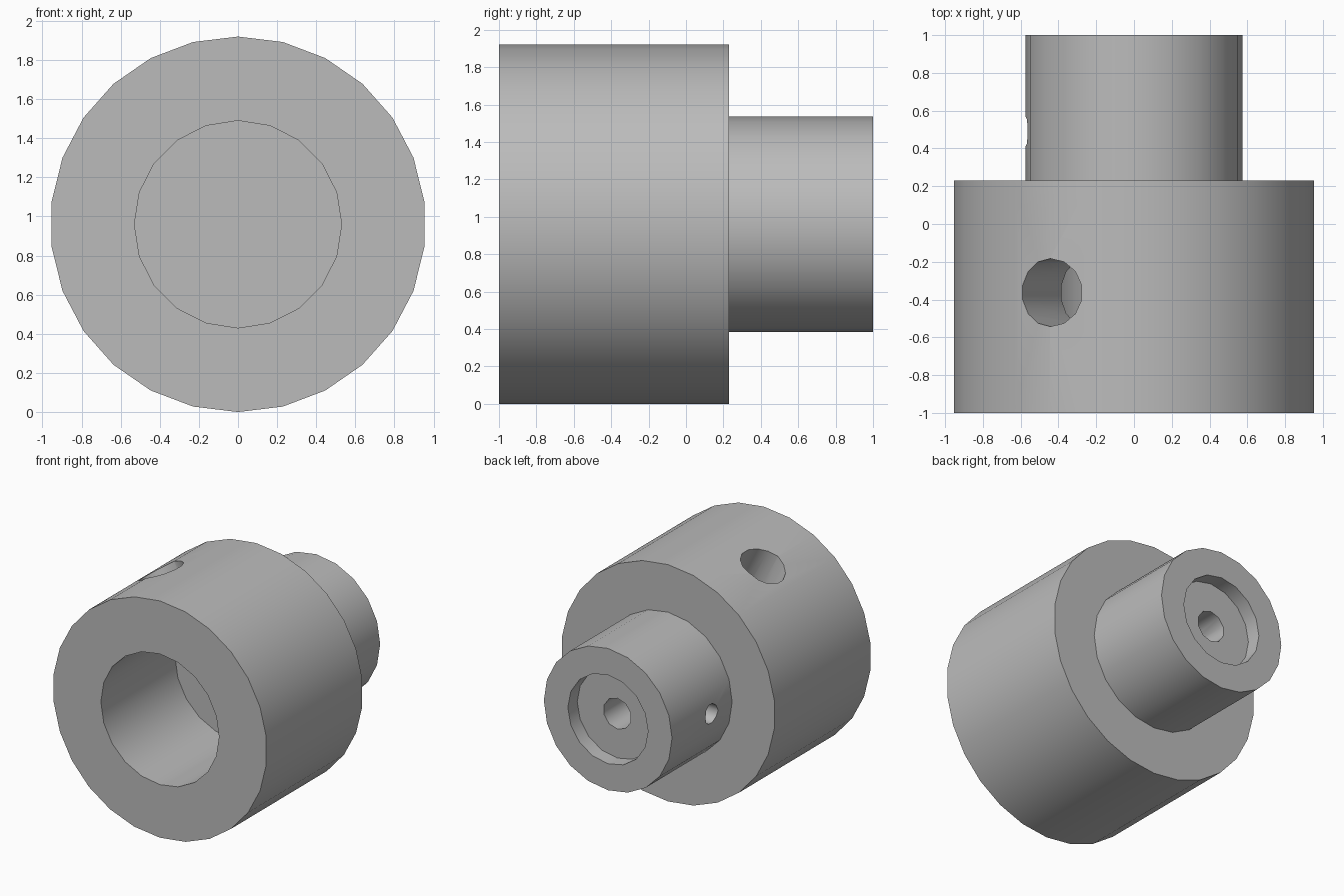
import bpy
from math import radians, sin, cos, pi
from mathutils import Vector

cube = bpy.data.objects.get("Cube")
if cube:
    bpy.data.objects.remove(cube, do_unlink=True)

AXIS_Z = 0.96
CENTRE = Vector((0, 0, AXIS_Z))

grey = bpy.data.materials.new("machined grey")
grey.use_nodes = True
colour = (0.5, 0.5, 0.5, 1)
grey.diffuse_color = colour
grey.node_tree.nodes["Principled BSDF"].inputs["Base Color"].default_value = colour


def rod(name, start, end, radius, sides):
    """Cylinder between two points."""
    start, end = Vector(start), Vector(end)
    along = end - start
    bpy.ops.mesh.primitive_cylinder_add(vertices=sides, radius=radius, depth=along.length,
                                        location=(start + end) / 2)
    obj = bpy.context.object
    obj.name = name
    obj.rotation_mode = 'QUATERNION'
    obj.rotation_quaternion = Vector((0, 0, 1)).rotation_difference(along)
    obj.data.materials.append(grey)
    return obj


def axial(name, y0, y1, radius, sides):
    return rod(name, (0, y0, AXIS_Z), (0, y1, AXIS_Z), radius, sides)


def combine(base, tool, operation):
    """Apply one boolean, then drop the tool."""
    mod = base.modifiers.new(tool.name, 'BOOLEAN')
    mod.object, mod.operation, mod.solver = tool, operation, 'EXACT'
    bpy.ops.object.select_all(action='DESELECT')
    bpy.context.view_layer.objects.active = base
    base.select_set(True)
    bpy.ops.object.modifier_apply(modifier=mod.name)
    bpy.data.objects.remove(tool, do_unlink=True)


# Wide body with a narrower shaft behind it
hub = axial("stepped_hub", -1, 0.23, 0.96, 26)
combine(hub, axial("rear_shaft", 0.1, 1, 0.575, 20), 'UNION')

# Blind front bore, rear recess and blind pilot hole
combine(hub, axial("front_bore", -1.2, -0.05, 0.53, 20), 'DIFFERENCE')
combine(hub, axial("rear_recess", 0.88, 1.2, 0.36, 16), 'DIFFERENCE')
combine(hub, axial("pilot_hole", 0.2, 1.1, 0.125, 10), 'DIFFERENCE')

# Slanted radial hole from the body's upper side into the bore
tilt = radians(27.5)
outward = Vector((-sin(tilt), 0, cos(tilt)))
spot = CENTRE + Vector((0, -0.363, 0))
combine(hub, rod("body_screw_hole", spot + outward * 0.2, spot + outward * 1.2, 0.18, 14), 'DIFFERENCE')

# Small set-screw hole in the shaft's side, reaching the pilot hole
combine(hub, rod("shaft_screw_hole", (0, 0.49, AXIS_Z), (-0.8, 0.49, AXIS_Z), 0.08, 10), 'DIFFERENCE')

# Soft round walls with crisp edges
bpy.ops.object.select_all(action='DESELECT')
bpy.context.view_layer.objects.active = hub
hub.select_set(True)
bpy.ops.object.transform_apply(location=True, rotation=True, scale=True)
bpy.ops.object.shade_smooth_by_angle(angle=radians(40))
